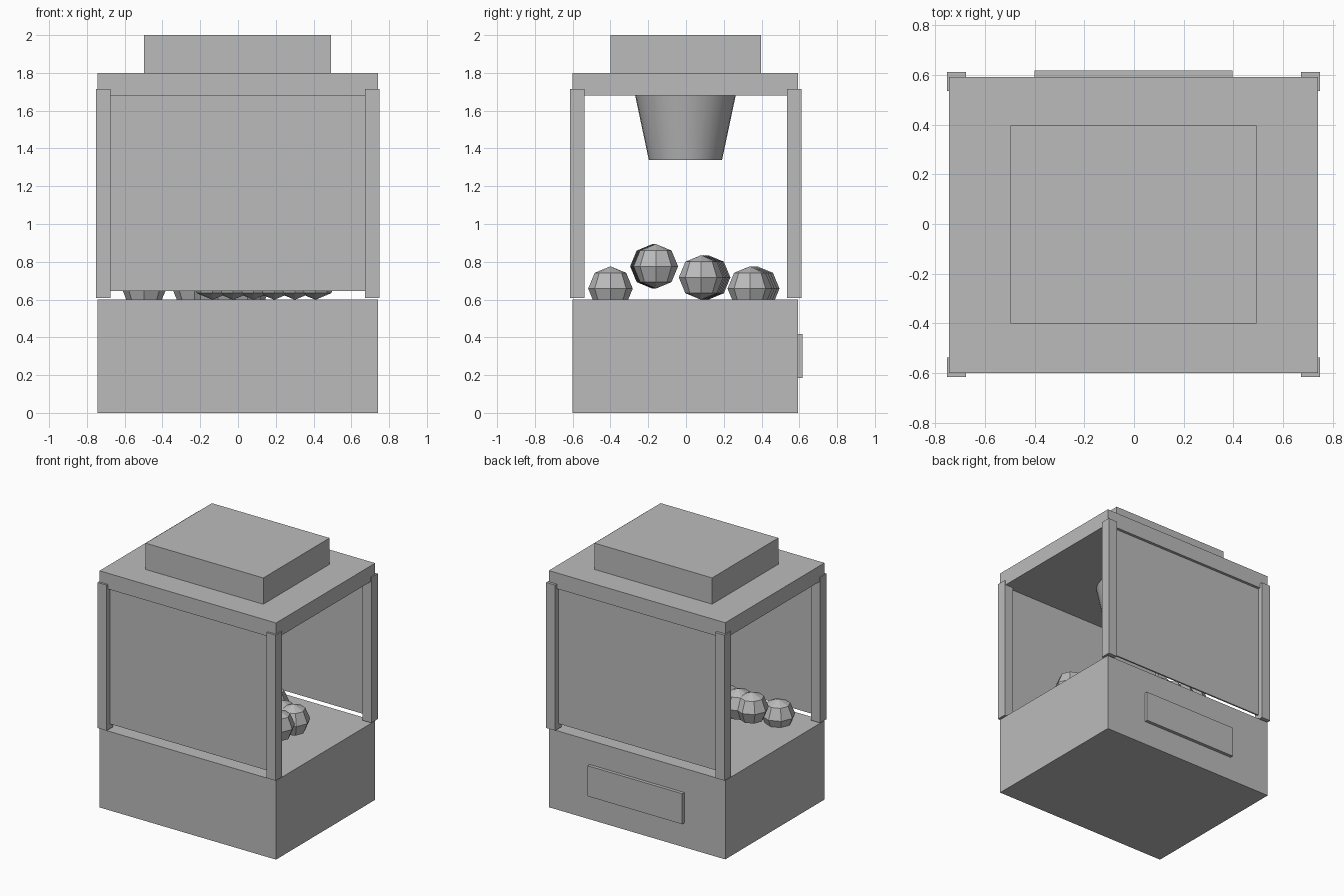
import bpy, bmesh
from mathutils import Matrix, Vector

if "Cube" in bpy.data.objects:
    bpy.data.objects.remove(bpy.data.objects["Cube"])

grey = bpy.data.materials.new("plain_grey")
grey.diffuse_color = (0.5, 0.5, 0.5, 1)
grey.use_nodes = True
grey.node_tree.nodes["Principled BSDF"].inputs["Base Color"].default_value = grey.diffuse_color


def finish(name, bm, smooth=False):
    mesh = bpy.data.meshes.new(name)
    bm.to_mesh(mesh)
    bm.free()
    mesh.materials.append(grey)
    for p in mesh.polygons:
        p.use_smooth = smooth
    ob = bpy.data.objects.new(name, mesh)
    bpy.context.collection.objects.link(ob)
    if smooth:
        bpy.context.view_layer.objects.active = ob
        ob.select_set(True)
        bpy.ops.object.shade_smooth_by_angle()
        ob.select_set(False)
    return ob


def box(name, x, y, z):
    """Box from three (low, high) ranges."""
    bm = bmesh.new()
    size = Vector([r[1] - r[0] for r in (x, y, z)])
    mid = Vector([(r[0] + r[1]) / 2 for r in (x, y, z)])
    bmesh.ops.create_cube(bm, size=1, matrix=Matrix.Translation(mid) @ Matrix.Diagonal(size.to_4d()))
    return finish(name, bm)


def ball_row(name, start, end, count, radius=0.118):
    """Evenly spaced faceted balls between two centres."""
    bm = bmesh.new()
    for i in range(count):
        t = i / max(count - 1, 1)
        pos = Vector(start).lerp(Vector(end), t)
        bmesh.ops.create_uvsphere(bm, u_segments=8, v_segments=4, radius=radius,
                                  matrix=Matrix.Translation(pos))
    return finish(name, bm)


# Cabinet base, roof and top sign box
box("base", (-0.745, 0.74), (-0.6, 0.592), (0, 0.6))
box("roof", (-0.745, 0.74), (-0.6, 0.592), (1.68, 1.8))
box("top_box", (-0.497, 0.493), (-0.4, 0.396), (1.8, 2.0))

# Tray flap on the back of the base
box("tray_flap", (-0.4, 0.396), (0.58, 0.617), (0.185, 0.417))

# Corner posts
for sx, xr in (("left", (-0.752, -0.675)), ("right", (0.672, 0.748))):
    for sy, yr in (("front", (-0.615, -0.538)), ("back", (0.535, 0.612))):
        box(f"post_{sy}_{sx}", xr, yr, (0.608, 1.715))

# Glass panes between the posts
for side, y in (("front", -0.57), ("back", 0.565)):
    box(f"pane_{side}", (-0.69, 0.69), (y - 0.006, y + 0.006), (0.645, 1.69))

# Kettle hanging under the roof
bm = bmesh.new()
bmesh.ops.create_cone(bm, cap_ends=True, segments=32, radius1=0.194, radius2=0.266, depth=0.34,
                      matrix=Matrix.Translation((0, -0.003, 1.51)))
finish("kettle", bm, smooth=True)

# Heap of balls inside
ball_row("balls_front", (-0.497, -0.4, 0.658), (-0.497, -0.4, 0.658), 1)
ball_row("balls_upper", (0.45, -0.16, 0.776), (-0.43, -0.178, 0.776), 9)
ball_row("balls_middle", (0.41, 0.08, 0.717), (-0.135, 0.117, 0.717), 6)
ball_row("balls_back", (0.05, 0.338, 0.658), (-0.23, 0.377, 0.658), 4)
